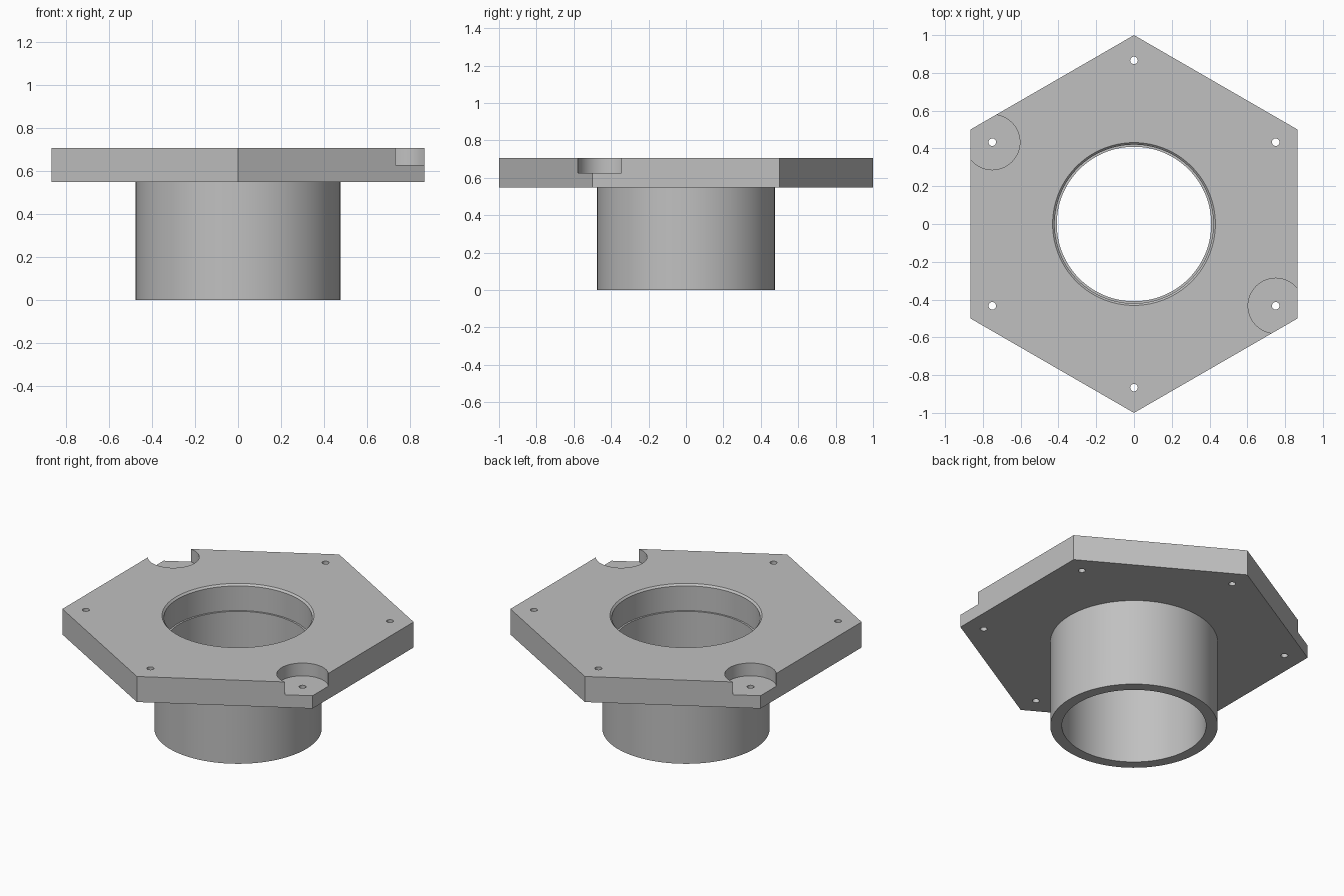
import bpy, bmesh, math
from mathutils import Matrix

cube = bpy.data.objects.get("Cube")
if cube:
    bpy.data.objects.remove(cube, do_unlink=True)

TOP, UNDER = 0.707, 0.547      # flange faces
POCKET_FLOOR = 0.627
CORNER = math.sqrt(3) / 2      # radius of the bolt circle

grey = bpy.data.materials.new("plain grey")
grey.use_nodes = True
colour = (0.53, 0.53, 0.53, 1)
grey.diffuse_color = colour
grey.node_tree.nodes["Principled BSDF"].inputs["Base Color"].default_value = colour


def lathe(name, profile, sides, x=0, y=0, turn=0):
    """Closed solid from (radius, height) rings, bottom to top."""
    bm = bmesh.new()
    rings = []
    for r, z in profile:
        angles = [turn + math.tau * i / sides for i in range(sides)]
        rings.append([bm.verts.new((x + r * math.cos(a), y + r * math.sin(a), z))
                      for a in angles])
    for low, high in zip(rings, rings[1:]):
        for i in range(sides):
            j = (i + 1) % sides
            bm.faces.new((low[i], low[j], high[j], high[i]))
    bm.faces.new(rings[0][::-1])
    bm.faces.new(rings[-1])
    mesh = bpy.data.meshes.new(name)
    bm.to_mesh(mesh)
    bm.free()
    mesh.materials.append(grey)
    obj = bpy.data.objects.new(name, mesh)
    bpy.context.collection.objects.link(obj)
    return obj


def combine(target, tool, operation):
    """Apply a boolean and discard the tool."""
    tool.hide_render = True
    mod = target.modifiers.new(operation.lower(), 'BOOLEAN')
    mod.operation = operation
    mod.solver = 'EXACT'
    mod.object = tool
    bpy.context.view_layer.objects.active = target
    bpy.ops.object.modifier_apply(modifier=mod.name)
    bpy.data.objects.remove(tool, do_unlink=True)


# Hexagonal flange with the sleeve joined below it
body = lathe("flanged_sleeve", [(1, UNDER), (1, TOP)], 6, turn=math.pi / 6)
sleeve = lathe("sleeve", [(0.475, 0), (0.475, 0.6)], 128)
combine(body, sleeve, 'UNION')

# Stepped bore with a chamfered mouth
bore = lathe("bore_cutter", [(0.409, -0.1), (0.409, 0.542), (0.42, 0.542),
                             (0.42, TOP - 0.011), (0.431, TOP), (0.431, TOP + 0.1)], 128)
combine(body, bore, 'DIFFERENCE')

# Round pockets open at two opposite corners
for angle in (-math.pi / 6, 5 * math.pi / 6):
    pocket = lathe("pocket_cutter", [(0.146, POCKET_FLOOR), (0.146, TOP + 0.1)], 64,
                   CORNER * math.cos(angle), CORNER * math.sin(angle))
    combine(body, pocket, 'DIFFERENCE')

# One screw hole near each corner
for i in range(6):
    angle = math.pi / 6 + i * math.pi / 3
    hole = lathe("hole_cutter", [(0.02, UNDER - 0.1), (0.02, TOP + 0.1)], 24,
                 CORNER * math.cos(angle), CORNER * math.sin(angle))
    combine(body, hole, 'DIFFERENCE')

# Smooth round walls, crisp edges
bpy.ops.object.select_all(action='DESELECT')
body.select_set(True)
bpy.context.view_layer.objects.active = body
bpy.ops.object.shade_smooth_by_angle(angle=math.radians(30))
